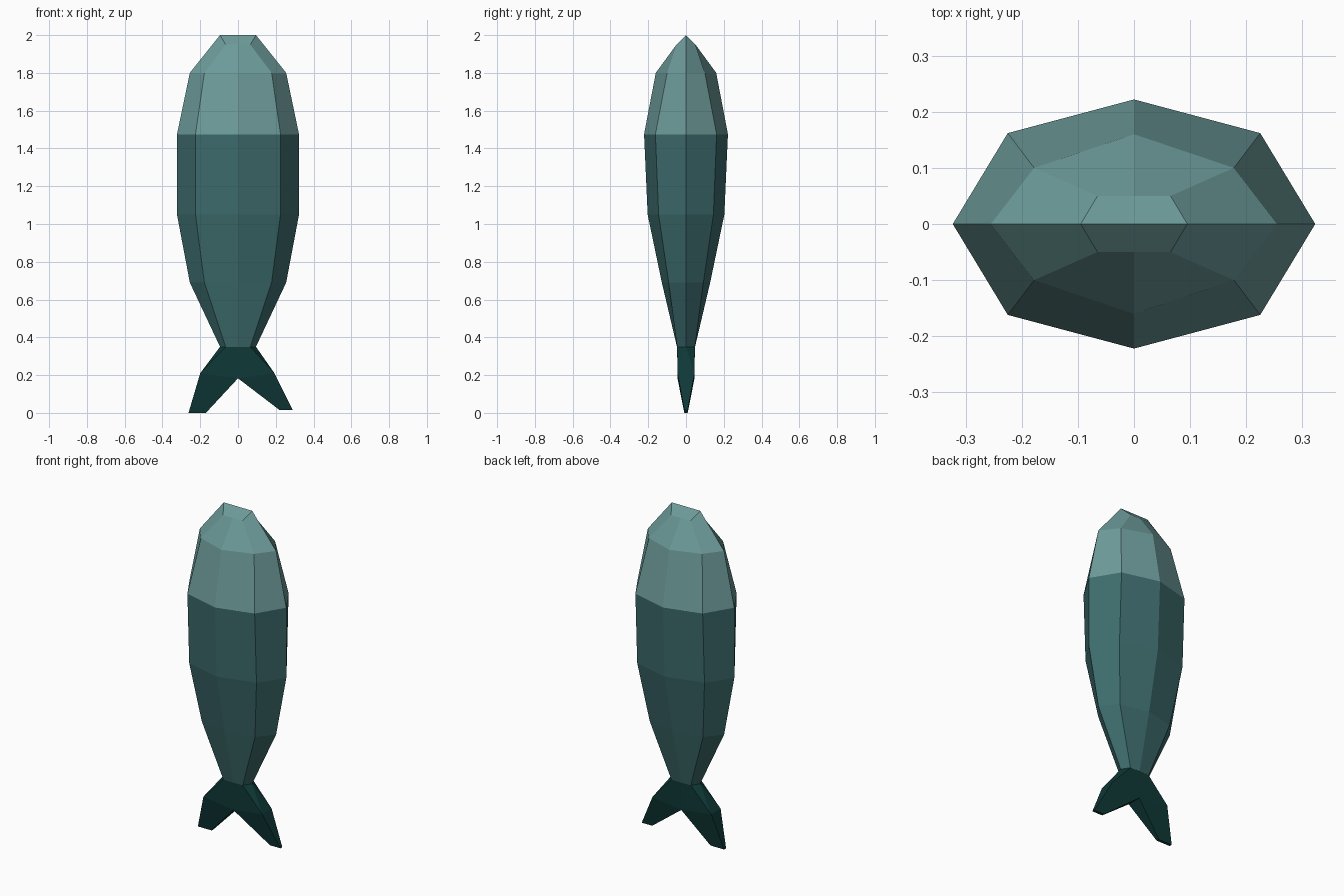
import bpy, bmesh

if "Cube" in bpy.data.objects:
    bpy.data.objects.remove(bpy.data.objects["Cube"])

def material(name, rgb):
    m = bpy.data.materials.new(name)
    m.diffuse_color = (*rgb, 1)
    m.use_nodes = True
    m.node_tree.nodes["Principled BSDF"].inputs["Base Color"].default_value = m.diffuse_color
    return m

LIGHT = material("pale teal", (0.150, 0.325, 0.320))
MID = material("mid teal", (0.047, 0.148, 0.152))
DARK = material("dark teal", (0.0045, 0.040, 0.038))

def finish(name, bm, mat):
    bmesh.ops.recalc_face_normals(bm, faces=bm.faces)
    me = bpy.data.meshes.new(name)
    bm.to_mesh(me)
    bm.free()
    me.materials.append(mat)
    ob = bpy.data.objects.new(name, me)
    bpy.context.collection.objects.link(ob)
    return ob

def ring(bm, z, side, cx, cy, depth, zside=None):
    """Eight-sided section: side points, corner points, front/back points."""
    zs = z if zside is None else zside
    pts = [(side, 0, zs), (cx, cy, z), (0, depth, z), (-cx, cy, z),
           (-side, 0, zs), (-cx, -cy, z), (0, -depth, z), (cx, -cy, z)]
    return [bm.verts.new(p) for p in pts]

def loft(bm, rings):
    for a, b in zip(rings, rings[1:]):
        for i in range(8):
            j = (i + 1) % 8
            bm.faces.new((a[i], a[j], b[j], b[i]))

# z, side x, corner x, corner y, front/back y
SHOULDER = (1.475, 0.323, 0.225, 0.162, 0.222)

# body
bm = bmesh.new()
loft(bm, [ring(bm, *r) for r in (
    (0.35, 0.095, 0.065, 0.047, 0.048),
    (0.69, 0.255, 0.178, 0.092, 0.128),
    (1.05, 0.323, 0.225, 0.145, 0.203),
    SHOULDER)])
finish("body", bm, MID)

# head, closed by a ridged nose
bm = bmesh.new()
nose = ring(bm, 1.95, 0.095, 0.065, 0.05, 0.05, 2.0)
loft(bm, [ring(bm, *SHOULDER), ring(bm, 1.8, 0.255, 0.178, 0.10, 0.16), nose])
bm.faces.new(nose[0:5])
bm.faces.new(nose[4:8] + nose[0:1])
finish("head", bm, LIGHT)

# forked tail: each lobe has a root, a middle and a tip section
def lobe(bm, s, mid_x, tip_out, tip_in, tip_z):
    def section(ox, oz, ix, iz, t):
        return [bm.verts.new((s * x, y, z)) for x, y, z in
                ((ox, -t, oz), (ix, -t, iz), (ix, t, iz), (ox, t, oz))]
    root = section(0.065, 0.35, 0, 0.35, 0.047)
    mid = section(mid_x, 0.21, 0, 0.183, 0.045)
    tip = section(tip_out, tip_z, tip_in, tip_z, 0.009)
    for a, b in ((root, mid), (mid, tip)):
        bm.faces.new((a[0], a[1], b[1], b[0]))
        bm.faces.new((a[2], a[3], b[3], b[2]))
    bm.faces.new((mid[1], mid[2], tip[2], tip[1]))
    bm.faces.new((mid[3], mid[0], tip[0], tip[3]))
    bm.faces.new(tip)
    # outer side of the root, with a ridge where the body ends
    ridge = bm.verts.new((s * 0.095, 0, 0.35))
    bm.faces.new((root[0], ridge, mid[0]))
    bm.faces.new((ridge, root[3], mid[3]))
    bm.faces.new((ridge, mid[3], mid[0]))

bm = bmesh.new()
lobe(bm, -1, 0.20, 0.262, 0.17, 0.0)
lobe(bm, 1, 0.193, 0.29, 0.22, 0.015)
bmesh.ops.remove_doubles(bm, verts=bm.verts, dist=0.0005)
finish("tail", bm, DARK)
